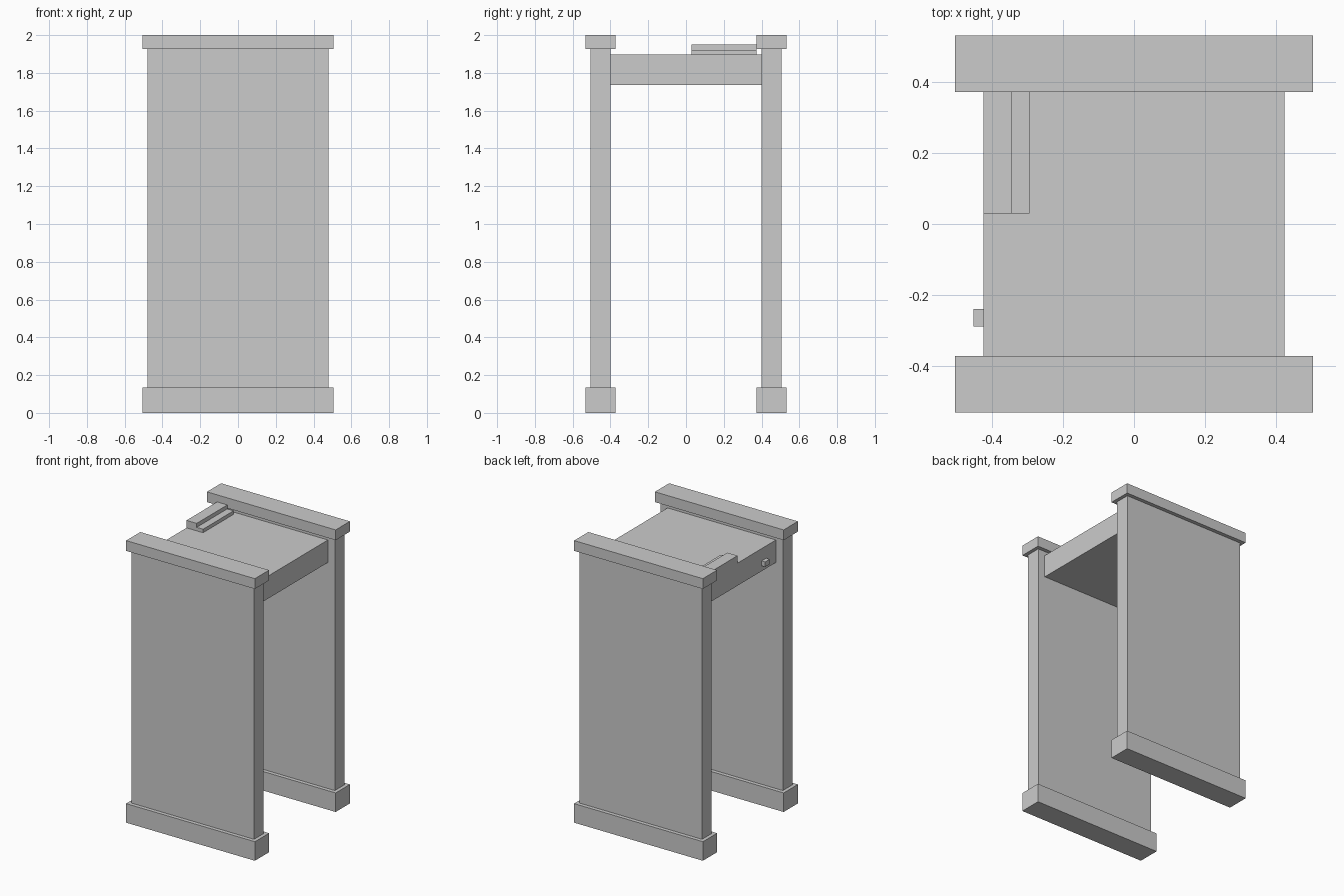
import bpy

if "Cube" in bpy.data.objects:
    bpy.data.objects.remove(bpy.data.objects["Cube"])


def box(name, x, y, z):
    """Axis-aligned box from (min, max) ranges."""
    bpy.ops.mesh.primitive_cube_add(size=1, location=[(a + b) / 2 for a, b in (x, y, z)])
    ob = bpy.context.object
    ob.name = name
    ob.scale = [b - a for a, b in (x, y, z)]
    bpy.ops.object.transform_apply(location=False, rotation=False, scale=True)
    return ob


# Two upright side panels, each with a foot and a cap
for side, s in (("front", -1), ("back", 1)):
    def span(a, b):
        return sorted((s * a, s * b))
    box(side + "_panel", (-0.48, 0.48), span(0.40, 0.505), (0.135, 1.927))
    box(side + "_foot", (-0.505, 0.505), span(0.373, 0.532), (0, 0.135))
    box(side + "_cap", (-0.505, 0.505), span(0.373, 0.532), (1.927, 2.0))

# Crossbeam joining the panels
box("crossbeam", (-0.425, 0.425), (-0.40, 0.40), (1.737, 1.897))

# Stepped control unit on top of the beam
box("control_unit", (-0.425, -0.345), (0.03, 0.373), (1.897, 1.95))
box("control_unit_step", (-0.345, -0.295), (0.03, 0.373), (1.897, 1.922))

# Small button on the left face of the beam
box("button", (-0.453, -0.425), (-0.29, -0.24), (1.775, 1.81))
